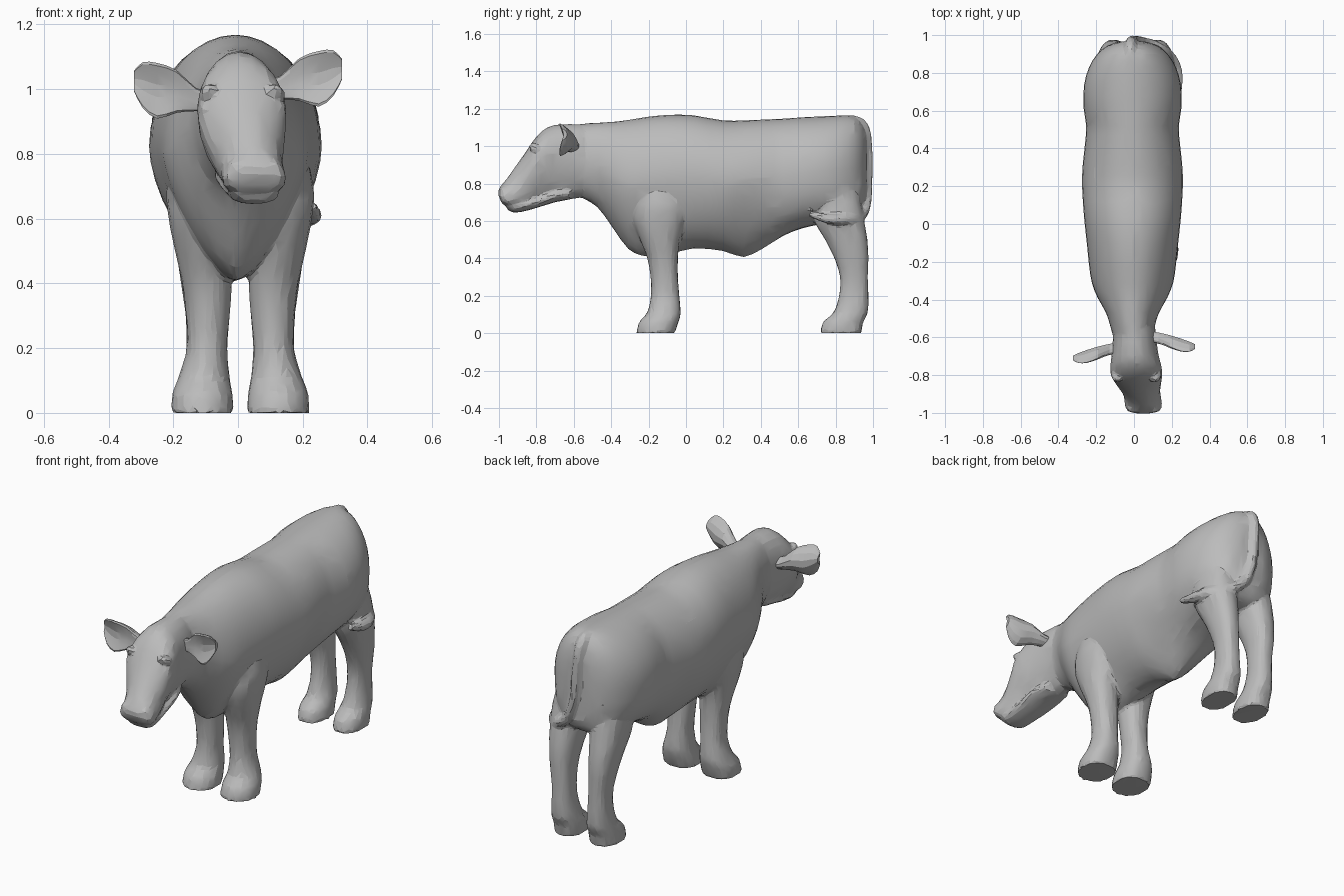
import bpy, bmesh, math
from mathutils import Vector

default_cube = bpy.data.objects.get("Cube")
if default_cube:
    bpy.data.objects.remove(default_cube, do_unlink=True)

# One plain grey for the whole animal
grey = bpy.data.materials.new("plain_grey")
grey.use_nodes = True
grey.diffuse_color = (0.5, 0.5, 0.5, 1)
grey.node_tree.nodes["Principled BSDF"].inputs["Base Color"].default_value = grey.diffuse_color


def finish(name, bm):
    mesh = bpy.data.meshes.new(name)
    bm.to_mesh(mesh)
    bm.free()
    mesh.materials.append(grey)
    part = bpy.data.objects.new(name, mesh)
    bpy.context.collection.objects.link(part)
    return part


def skin(name, rings):
    """Join closed rings of points into a capped surface."""
    bm = bmesh.new()
    loops = [[bm.verts.new(point) for point in ring] for ring in rings]
    count = len(loops[0])
    for a, b in zip(loops, loops[1:]):
        for i in range(count):
            j = (i + 1) % count
            bm.faces.new((a[i], a[j], b[j], b[i]))
    bm.faces.new(loops[0])
    bm.faces.new(loops[-1])
    bmesh.ops.recalc_face_normals(bm, faces=bm.faces)
    return finish(name, bm)


def refine(rows, steps):
    """Blend rows of numbers with a smooth spline."""
    rows = [Vector(row) for row in rows]
    result = []
    for i in range(len(rows) - 1):
        p, a, b = rows[max(i - 1, 0)], rows[i], rows[i + 1]
        q = rows[min(i + 2, len(rows) - 1)]
        for s in range(steps):
            t = s / steps
            result.append(a + (b - p) * (t / 2) + (p * 2 - a * 5 + b * 4 - q) * (t * t / 2)
                          + (a * 3 - p - b * 3 + q) * (t ** 3 / 2))
    return result + [rows[-1]]


def section(row, sides):
    """Oval between two (y, z) points: x, half width, start, end, widest place, end power."""
    x, half, y1, z1, y2, z2, widest, power = row
    ring = []
    for i in range(sides):
        angle = math.tau * i / sides
        c, s = math.cos(angle), math.sin(angle)
        k = 1 if c > 0 else power
        across = math.copysign(abs(s) ** k, s)
        reach = abs(c) ** k
        f = widest * (1 - reach) if c > 0 else widest + (1 - widest) * reach
        ring.append((x + half * across, y1 + (y2 - y1) * f, z1 + (z2 - z1) * f))
    return ring


def loft(name, rows, sides=20, steps=2):
    return skin(name, [section(row, sides) for row in refine(rows, steps)])


def ball(name, place, size, turn=0):
    bm = bmesh.new()
    bmesh.ops.create_icosphere(bm, subdivisions=3, radius=1)
    part = finish(name, bm)
    part.location, part.scale, part.rotation_euler.x = place, size, turn
    return part


# Trunk from neck to rump: y, top, bottom, half width, widest place, belly power
trunk = [
    (-.64, 1.1, .76, .09, .5, 1),
    (-.55, 1.12, .72, .115, .5, 1),
    (-.47, 1.125, .67, .14, .5, 1.1),
    (-.39, 1.13, .56, .185, .5, 1.2),
    (-.31, 1.14, .45, .216, .48, 1.35),
    (-.22, 1.155, .408, .23, .46, 1.4),
    (-.1, 1.167, .418, .242, .45, 1.25),
    (.04, 1.165, .453, .257, .45, 1.1),
    (.2, 1.137, .438, .267, .45, 1.2),
    (.31, 1.138, .405, .264, .43, 1.4),
    (.42, 1.142, .457, .252, .45, 1.2),
    (.52, 1.147, .52, .245, .5, .95),
    (.62, 1.154, .56, .26, .5, .85),
    (.74, 1.16, .585, .256, .5, .8),
    (.83, 1.164, .59, .23, .5, .75),
    (.9, 1.157, .6, .187, .5, .75),
    (.945, 1.115, .63, .13, .5, .75),
    (.966, 1.05, .68, .07, .5, .8)]
body = [loft("trunk", [(-.008, half, y, top, y, low, wide, power)
                       for y, top, low, half, wide, power in trunk], 36)]

# Head, turned slightly towards its left at the muzzle, with a separate jaw
body += [loft("head", [
    (.002, .11, -.56, 1.118, -.52, .73, .45, 1),
    (.005, .122, -.7, 1.115, -.65, .71, .38, .95),
    (.01, .135, -.77, 1.08, -.71, .7, .33, 1),
    (.013, .137, -.82, 1.025, -.75, .69, .32, 1.1),
    (.022, .123, -.87, .95, -.79, .685, .38, 1.1),
    (.035, .103, -.92, .88, -.84, .68, .5, .9),
    (.045, .097, -.963, .82, -.88, .68, .55, .8),
    (.05, .099, -.99, .788, -.93, .675, .55, .75),
    (.05, .085, -1.003, .762, -.975, .685, .5, .8),
    (.05, .045, -1.004, .74, -.99, .705, .5, 1)]),
    loft("lower_jaw", [
        (.01, .08, -.62, .78, -.62, .715, .5, 1),
        (.02, .095, -.7, .77, -.7, .7, .5, 1),
        (.03, .09, -.78, .74, -.78, .675, .5, 1),
        (.045, .08, -.87, .72, -.87, .65, .5, .9),
        (.05, .076, -.93, .71, -.925, .645, .5, .9),
        (.05, .055, -.965, .7, -.955, .66, .5, 1)], 16)]

ears = []
for side, word in ((1, "left"), (-1, "right")):
    # Eyes, brows, nostrils, and buttock beside the tail cleft
    body += [
        ball(word + "_eye", (.013 + side * .114, -.805, .935), (.02, .028, .018), -.3),
        ball(word + "_brow", (.012 + side * .1, -.795, .98), (.034, .05, .026), -.6),
        ball(word + "_nostril", (.05 + side * .055, -.972, .757), (.032, .026, .027)),
        ball(word + "_buttock", (side * .085 - .005, .86, .8), (.1, .098, .2))]

    # Cupped leaf-shaped ear: outward, height, half height, thickness
    drop, shift = (0, 0) if side > 0 else (-.037, -.06)
    rings = []
    for out, up, half, thick in refine([
            (.07, .995, .03, .026), (.13, 1.005, .036, .03), (.19, 1.03, .066, .03),
            (.25, 1.032, .086, .025), (.295, 1.05, .07, .018), (.322, 1.062, .03, .01)], 2):
        ring = []
        for i in range(14):
            angle = math.tau * i / 14
            v = math.cos(angle)
            depth = -.59 - .22 * (out - .07) + shift
            ring.append((side * out, depth + thick * math.sin(angle) - half * .5 * v * v,
                         up + drop + half * v))
        rings.append(ring)
    ears.append(skin(word + "_ear", rings))

    # Leg rows: outward, half width, front, back, height
    def leg(name, rows):
        return loft(name, [(side * x + .007, half, front, z, back, z, .5, .85)
                           for x, half, front, back, z in rows], 20, 3)

    body += [leg(word + "_front_leg", [
        (.117, .097, -.266, -.06, 0), (.117, .093, -.25, -.04, .06),
        (.112, .079, -.208, -.028, .11), (.103, .063, -.188, -.036, .2),
        (.1, .068, -.19, -.043, .3), (.103, .077, -.207, -.043, .4),
        (.115, .087, -.245, -.033, .5), (.128, .093, -.278, -.008, .6),
        (.138, .09, -.27, .0, .69), (.135, .07, -.23, -.05, .8)]),
        # Hind leg running up into the thigh
        leg(word + "_hind_leg", [
            (.108, .08, .716, .938, 0), (.108, .078, .733, .948, .06),
            (.108, .068, .788, .972, .11), (.11, .056, .818, .976, .2),
            (.113, .056, .823, .972, .3), (.12, .063, .793, .976, .4),
            (.122, .076, .743, .97, .5), (.122, .088, .69, .955, .59),
            (.117, .092, .67, .935, .7), (.105, .08, .72, .9, .82)])]

# Tail falling down the rump and curling round the left thigh
path = refine([
    (-.02, .8, 1.135, .022), (-.02, .89, 1.138, .028), (-.018, .95, 1.1, .03),
    (-.01, .973, .98, .025), (.005, .975, .82, .023), (.045, .968, .7, .024),
    (.11, .945, .635, .026), (.18, .9, .612, .028), (.222, .83, .608, .029),
    (.233, .75, .612, .026), (.228, .66, .64, .016)], 3)
rings = []
for i, row in enumerate(path):
    ahead = path[min(i + 1, len(path) - 1)] - path[max(i - 1, 0)]
    along = Vector(ahead[:3]).normalized()
    u = along.cross(Vector((1, 0.4, 0))).normalized()
    v = along.cross(u)
    rings.append([Vector(row[:3]) + (u * math.cos(a) + v * math.sin(a)) * row[3]
                  for a in (math.tau * k / 10 for k in range(10))])
body.append(skin("tail", rings))


def choose(objects):
    bpy.ops.object.select_all(action="DESELECT")
    for item in objects:
        item.select_set(True)
    bpy.context.view_layer.objects.active = objects[0]


# Melt the overlapping parts into one faceted hide
choose(body)
bpy.ops.object.join()
hide = body[0]
hide.name = "body"
melt = hide.modifiers.new("melt", "REMESH")
melt.mode, melt.voxel_size = "VOXEL", .011
soften = hide.modifiers.new("soften", "SMOOTH")
soften.factor, soften.iterations = .5, 2
facet = hide.modifiers.new("facet", "DECIMATE")
facet.ratio = .06
for name in ("melt", "soften", "facet"):
    bpy.ops.object.modifier_apply(modifier=name)

# Soft surfaces with the stronger facets kept
choose([hide] + ears)
bpy.ops.object.shade_smooth_by_angle(angle=math.radians(13))
